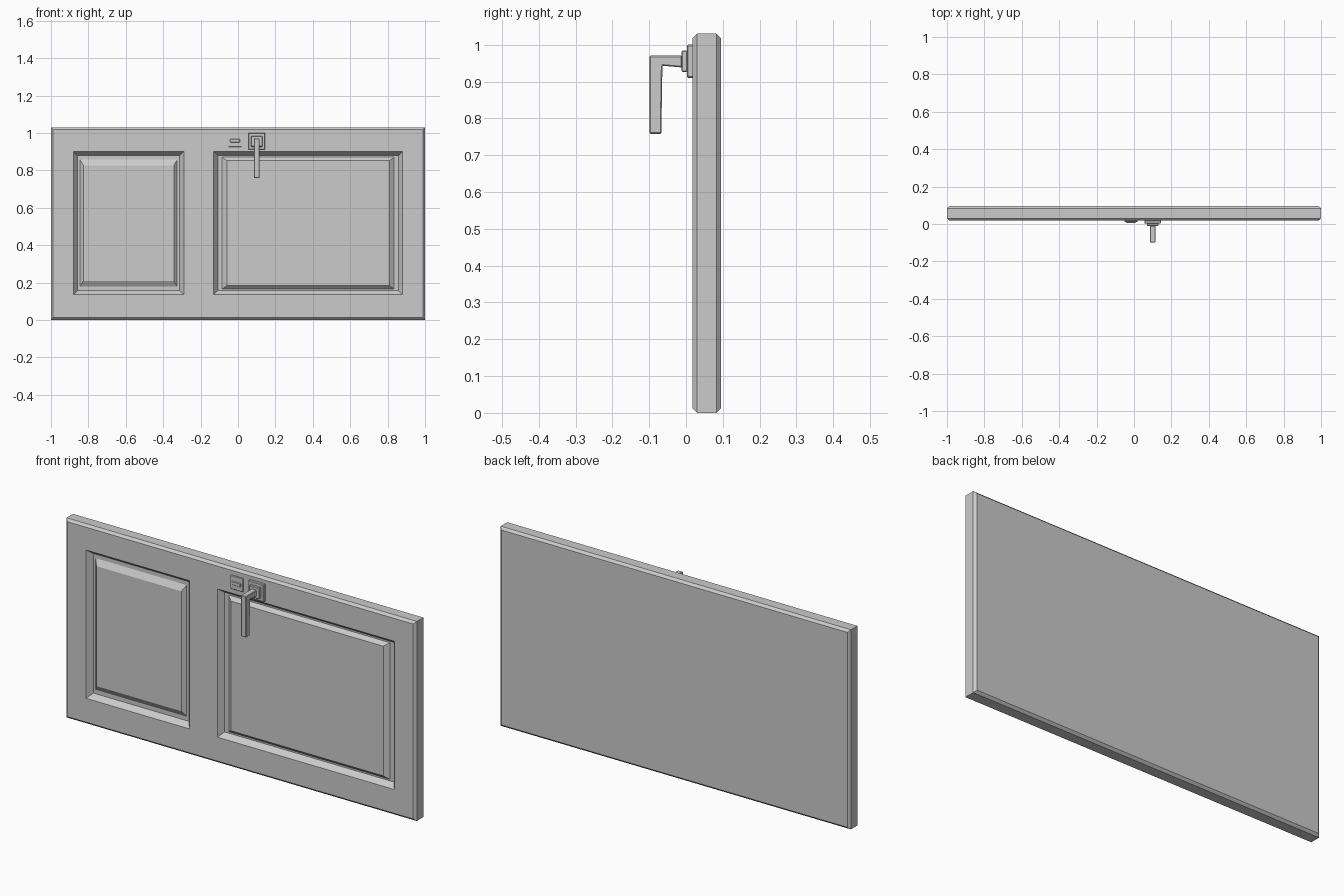
import bpy, bmesh
from mathutils import Vector

if "Cube" in bpy.data.objects:
    bpy.data.objects.remove(bpy.data.objects["Cube"])


def finish(name, bm, bevel=0.0):
    bmesh.ops.remove_doubles(bm, verts=bm.verts, dist=1e-5)
    bmesh.ops.recalc_face_normals(bm, faces=bm.faces)
    mesh = bpy.data.meshes.new(name)
    bm.to_mesh(mesh)
    bm.free()
    ob = bpy.data.objects.new(name, mesh)
    bpy.context.collection.objects.link(ob)
    if bevel:
        mod = ob.modifiers.new("edge_chamfer", 'BEVEL')
        mod.width = bevel
        mod.segments = 1
    return ob


def rect(bm, x0, x1, z0, z1, y):
    return [bm.verts.new((x, y, z)) for x, z in ((x0, z0), (x1, z0), (x1, z1), (x0, z1))]


def stepped(bm, outline, steps):
    """Nested rectangles (inset x, inset z, y) joined by sloping bands, last one capped."""
    x0, x1, z0, z1 = outline
    loops = [rect(bm, x0 + i, x1 - i, z0 + k, z1 - k, y) for i, k, y in steps]
    for a, b in zip(loops, loops[1:]):
        for n in range(4):
            m = (n + 1) % 4
            bm.faces.new((a[n], a[m], b[m], b[n]))
    bm.faces.new(loops[-1])


def box(name, x, y, z, bevel=0.0):
    bm = bmesh.new()
    stepped(bm, (*x, *z), [(0, 0, y[0]), (0, 0, y[1])])
    bm.faces.new(rect(bm, *x, *z, y[0]))
    return finish(name, bm, bevel)


# door slab: chamfered edges, flat back, two raised-and-fielded panels in front
F, B, C, H = 0.018, 0.095, 0.012, 1.03
bm = bmesh.new()
stepped(bm, (-1, 1, 0, H), [(C, C, F), (0, 0, F + C), (0, 0, B - C), (C, C, B)])
xs = [-1 + C, -0.88, -0.29, -0.13, 0.88, 1 - C]
zs = [C, 0.135, 0.90, H - C]
for i in range(5):
    for j in range(3):
        cell = (xs[i], xs[i + 1], zs[j], zs[j + 1])
        if j == 1 and i in (1, 3):
            gx, gz, bx, bz = (0.035, 0.043, 0.018, 0.03) if i == 1 else (0.045, 0.03, 0.025, 0.018)
            stepped(bm, cell, [(0, 0, F), (0.022, 0.022, F + 0.028), (gx, gz, F + 0.028),
                               (gx + bx, gz + bz, F + 0.01)])
        else:
            bm.faces.new(rect(bm, *cell, F))
finish("door_slab", bm)

# handle mounting plates
box("handle_back_plate", (0.055, 0.145), (0.003, 0.02), (0.91, 1.0), 0.003)
box("handle_rosette", (0.07, 0.13), (-0.012, 0.004), (0.926, 0.984), 0.003)

# L-shaped lever: side profile (y, z) extruded across x
profile = [(-0.01, 0.97), (-0.099, 0.97), (-0.099, 0.758), (-0.067, 0.758),
           (-0.064, 0.943), (-0.01, 0.938)]
bm = bmesh.new()
face = bm.faces.new([bm.verts.new((0.085, y, z)) for y, z in profile])
ext = bmesh.ops.extrude_face_region(bm, geom=[face])
bmesh.ops.translate(bm, vec=Vector((0.03, 0, 0)),
                    verts=[g for g in ext["geom"] if isinstance(g, bmesh.types.BMVert)])
finish("handle_lever", bm, 0.003)

# latch plate with thumb bar
box("latch_plate", (-0.052, 0.02), (0.011, 0.02), (0.925, 0.995), 0.002)
box("latch_bar", (-0.042, 0.01), (0.006, 0.012), (0.95, 0.968), 0.002)
